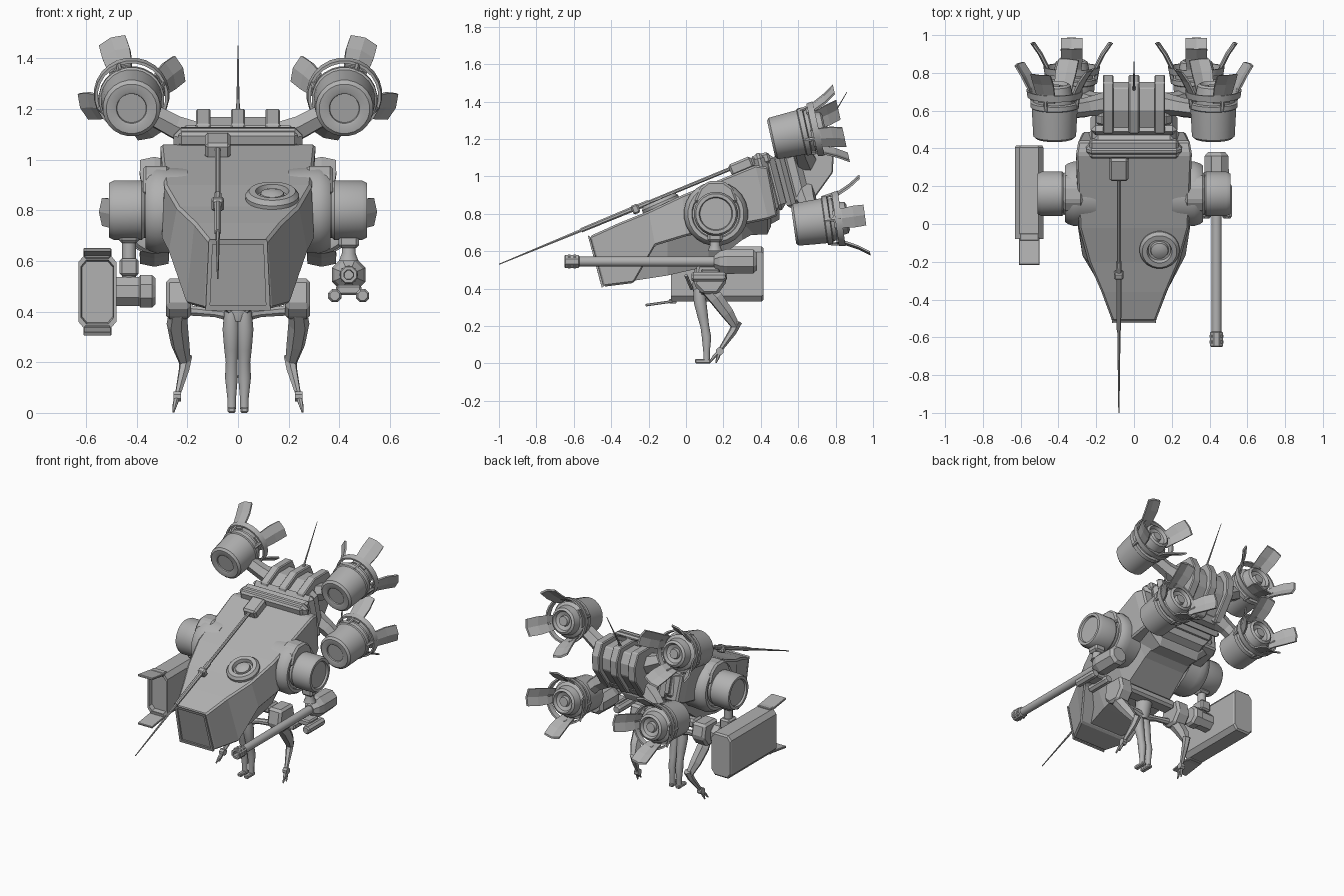
import bpy, bmesh, math
from mathutils import Vector as V, Matrix

if "Cube" in bpy.data.objects:
    bpy.data.objects.remove(bpy.data.objects["Cube"])

grey = bpy.data.materials.new("plain_grey")
grey.diffuse_color = (0.44, 0.44, 0.44, 1)
grey.use_nodes = True
grey.node_tree.nodes["Principled BSDF"].inputs["Base Color"].default_value = grey.diffuse_color


def finish(name, bm, smooth=False, bevel=0):
    bmesh.ops.recalc_face_normals(bm, faces=bm.faces)
    me = bpy.data.meshes.new(name)
    bm.to_mesh(me)
    bm.free()
    me.materials.append(grey)
    ob = bpy.data.objects.new(name, me)
    bpy.context.collection.objects.link(ob)
    if smooth:
        me.shade_smooth()
        me.set_sharp_from_angle(angle=math.radians(35))
    if bevel:
        m = ob.modifiers.new("bevel", 'BEVEL')
        m.width, m.segments, m.limit_method = bevel, 1, 'ANGLE'
    return ob


def loft(name, rings, closed=False, smooth=False, bevel=0):
    """Skin a list of equal-length point rings, with end caps unless closed."""
    bm = bmesh.new()
    vs = [[bm.verts.new(p) for p in r] for r in rings]
    n = len(vs[0])
    for a, b in zip(vs, vs[1:] + (vs[:1] if closed else [])):
        for i in range(n):
            bm.faces.new((a[i], a[(i + 1) % n], b[(i + 1) % n], b[i]))
    if not closed:
        bm.faces.new(vs[0])
        bm.faces.new(vs[-1])
    return finish(name, bm, smooth, bevel)


def ring(p, q, r, n):
    return [V(p) + q @ V((r * math.cos((i + .5) * math.tau / n), r * math.sin((i + .5) * math.tau / n), 0)) for i in range(n)]


def aim(d):
    return d.to_track_quat('Z', 'Y' if abs(d.x) > .9 * d.length else 'X')


def lathe(name, p, d, prof, n=24, closed=False):
    """Turned part: profile of (distance along axis, radius)."""
    d = V(d).normalized()
    return loft(name, [ring(V(p) + d * s, aim(d), r, n) for s, r in prof], closed, n > 8)


def limb(name, pts, n=12):
    """Tapered tube through (x, y, z, radius) points, free of twist."""
    ps = [V(p[:3]) for p in pts]
    k = len(ps) - 1
    d0 = ps[-1] - ps[0]
    turn = [d0.rotation_difference(ps[min(i + 1, k)] - ps[max(i - 1, 0)]) for i in range(k + 1)]
    return loft(name, [ring(p, t @ aim(d0), q[3], n) for p, t, q in zip(ps, turn, pts)], smooth=n > 8)


def box(name, c, size, pitch=0, bevel=0.008):
    bm = bmesh.new()
    bmesh.ops.create_cube(bm, size=1, matrix=Matrix.Translation(c) @ Matrix.Rotation(math.radians(pitch), 4, 'X') @ Matrix.Diagonal((*size, 1)))
    return finish(name, bm, bevel=bevel)


def slab(name, x0, x1, prof, bevel=0.006):
    """Side profile of (y, z) points extruded from x0 to x1."""
    return loft(name, [[(x, y, z) for y, z in prof] for x in (x0, x1)], bevel=bevel)


def half_ring(pts):
    return [V(p) for p in pts] + [V((-x, y, z)) for x, y, z in reversed(pts)]


# armoured upper shell: deck edge and lower edge at each station
shell = [((.115, -.515, .68), (.13, -.44, .41)),
         ((.172, -.36, .75), (.205, -.28, .43)),
         ((.24, -.2, .815), (.275, -.165, .63)),
         ((.29, -.02, .90), (.30, .0, .68)),
         ((.307, .37, 1.06), (.29, .44, .77)),
         ((.295, .44, 1.05), (.27, .49, .79))]
loft("armour_shell", [half_ring(s) for s in shell], bevel=.01)
# raised rim around the nose panel
rim = [((.115, -.515, .68), (.128, -.44, .41)), ((.115, -.525, .685), (.128, -.45, .405)),
       ((.1, -.518, .665), (.11, -.456, .425)), ((.1, -.507, .665), (.11, -.445, .425))]
loft("nose_rim", [half_ring(r) for r in rim], closed=True)
# keel below the shell, with a folded plate under its rear
keel = [(-.36, .6, .43, .13, .11), (-.1, .7, .47, .26, .16), (.12, .75, .52, .27, .17),
        (.3, .8, .66, .26, .16), (.5, .85, .77, .22, .15)]
loft("keel", [half_ring([(a, y, zt), (b, y, zb)]) for y, zt, zb, a, b in keel])
loft("keel_plate", [half_ring([(.255, y, z + .13), (.25, y, z + .09), (.15, y, z)]) for y, z in ((.3, .685), (.435, .69), (.455, .735))])
# stacked collars behind the deck
for i, (y, z, h, w, t) in enumerate([(.425, .96, .34, .51, .075), (.47, .97, .31, .44, .07),
                                     (.53, .98, .32, .46, .05), (.585, .99, .29, .4, .1)]):
    box("rear_collar_%d" % i, (0, y, z), (w, t, h), 14.5, .03)
box("deck_rear_step", (0, .40, 1.09), (.47, .1, .06), 16, .012)
# rear core with three ribs
ribs = [(.48, .86), (.48, 1.14), (.6, 1.2), (.75, 1.2), (.79, 1.12), (.785, 1.02), (.67, .86)]
slab("rear_core", -.165, .165, [(.6 + (y - .6) * .8, 1.02 + (z - 1.02) * .82) for y, z in ribs])
for x in (-.137, 0, .137):
    slab("rear_rib", x - .028, x + .028, ribs)
limb("rear_antenna", [(0, .7, 1.17, .012), (0, .73, 1.23, .006), (0, .86, 1.45, .002)], 6)

# roof hatch
up = (0, -.4, .915)
lathe("hatch_ring", (.135, -.135, .85), up, [(-.03, .106), (.01, .106), (.028, .092), (.028, .066), (.005, .06)])
lathe("hatch_lid", (.135, -.135, .85), up, [(0, .05), (.02, .045), (.03, .02)])


# long nose probe with base box and bracket
def on_probe(y, r, x=-.08):
    return (x, y, .53 + (y + 1) * .413, r)


box("probe_base", (-.08, .295, 1.055), (.1, .13, .065), 23, .012)
limb("probe_rod", [on_probe(.26, .011), on_probe(-.27, .011)], 8)
limb("probe_sleeve", [on_probe(-.2, .016), on_probe(-.56, .013)], 8)
limb("probe_tip", [on_probe(-.55, .009), on_probe(-1, .003)], 6)
box("probe_bracket", (-.08, -.27, .825), (.05, .04, .05), 23)


# engines: turned pod, open ring and four flared petals
def engine(label, side, x, y, z, pitch, a0):
    a = math.radians(pitch)
    axis = V((0, math.cos(a), math.sin(a)))
    nz = V((0, -math.sin(a), math.cos(a)))
    c = V((side * x, y, z))
    lathe(label + "_engine_pod", c, axis, [(.012, .058), (.004, .06), (0, .068), (0, .1), (.012, .114), (.1, .119),
          (.165, .122), (.17, .13), (.195, .13), (.2, .115), (.22, .115), (.235, .095), (.285, .085),
          (.295, .07), (.275, .06), (.265, .035), (.285, .03), (.285, .02)])
    lathe(label + "_engine_ring", c, axis, [(.225, .134), (.225, .145), (.26, .15), (.26, .139)], 24, True)
    for k in range(4):
        t = math.radians(a0 + 90 * k)
        rad = V((side * math.cos(t), 0, 0)) + nz * math.sin(t)
        tan = V((-side * math.sin(t), 0, 0)) + nz * math.cos(t)
        rings = []
        for s, r, w in [(.215, .128, .045), (.265, .142, .052), (.325, .172, .058), (.385, .213, .056)]:
            o = c + axis * s
            rings.append([o + tan * u * w + rad * (r + e - .012 * u * u) for e, us in
                          ((.006, (-1, 0, 1)), (-.006, (1, 0, -1))) for u in us])
        loft(label + "_engine_petal", rings)
        limb(label + "_petal_strut", [(*(c + axis * .17 + rad * .122), .012), (*(c + axis * .26 + rad * .14), .01)], 6)


for s in (-1, 1):
    engine("upper", s, .42, .455, 1.2, 12.5, -22)
    engine("lower", s, .33, .575, .74, 8, 0)
    limb("upper_engine_arm", [(s * .13, .64, 1.08, .065), (s * .25, .62, 1.13, .05), (s * .38, .6, 1.2, .045)], 6)
    limb("lower_engine_arm", [(s * .13, .63, .92, .065), (s * .22, .65, .86, .05), (s * .31, .68, .77, .045)], 6)
    # shoulders
    c = (s * .2, .16, .8)
    lathe("shoulder_housing", c, (s, 0, 0), [(0, .165), (.09, .17), (.12, .172), (.15, .162), (.165, .15), (.165, .13), (.155, .125)], 24)
    lathe("shoulder_drum", c, (s, 0, 0), [(.1, .11), (.17, .11), (.18, .118), (.29, .118), (.31, .108), (.31, .09), (.298, .085)], 24)
    slab("shoulder_fairing", s * .27, s * .375, [(.04, .86), (.075, .94), (.12, .975), (.2, .975), (.25, .94), (.28, .86)], .012)
    # jointed side legs
    slab("hip_plate", s * .185, s * .285, [(.04, .42), (.06, .53), (.2, .53), (.22, .44), (.17, .37), (.09, .37)], .015)
    limb("side_thigh", [(s * .235, .1, .41, .035), (s * .24, .16, .35, .042), (s * .228, .22, .27, .037), (s * .21, .265, .2, .024)], 6)
    limb("side_shin", [(s * .205, .275, .225, .026), (s * .213, .25, .17, .022), (s * .237, .185, .075, .012)], 6)
    lathe("side_ankle", (s * .225, .18, .065), (s, 0, 0), [(0, .022), (.03, .022)], 8)
    for dy in (-.025, .01):
        limb("side_claw", [(s * .24, .18, .065, .012), (s * .248, .165 + dy * .6, .035, .01), (s * .255, .15 + dy, .003, .004)], 6)
    # centre legs
    limb("centre_leg", [(s * .025, .07, .4, .03), (s * .027, .075, .33, .035), (s * .026, .09, .25, .029), (s * .025, .1, .2, .024),
                        (s * .026, .11, .14, .026), (s * .025, .11, .06, .018), (s * .025, .11, .015, .018)])
    box("centre_foot", (s * .025, .09, .012), (.032, .085, .024), 0, .006)
    limb("hip_bar", [(s * .02, .09, .385, .028), (s * .09, .1, .395, .018), (s * .2, .11, .405, .022)], 8)
    limb("pelvis_strut", [(s * .03, .03, .4, .01), (s * .1, .0, .47, .01)], 6)

limb("pelvis", [(0, .08, .36, .035), (0, .08, .4, .05), (0, .1, .5, .055)])
box("hip_block", (0, .13, .5), (.38, .1, .06), 0, .015)

# right gun
gx, gz = .437, .545
lathe("gun_body", (gx, .38, gz), (0, -1, 0), [(0, .05), (.02, .068), (.16, .072), (.2, .06), (.23, .035)], 8)
lathe("gun_barrel", (gx, .2, gz), (0, -1, 0), [(0, .028), (.77, .026)], 16)
lathe("gun_muzzle", (gx, -.57, gz), (0, -1, 0), [(0, .03), (.005, .037), (.075, .037), (.08, .033), (.08, .02), (.04, .018)], 8)
for k in range(8):
    t = k * math.pi / 4
    for y in (-.595, -.625):
        box("muzzle_slot", (gx + .032 * math.cos(t), y, gz + .032 * math.sin(t)), (.01, .014, .01), 0, 0)
for x in (gx - .055, gx + .055):
    lathe("gun_side_tube", (x, .21, .463), (0, -1, 0), [(0, .022), (.01, .028), (.17, .028), (.18, .02)], 8)
box("gun_tube_mount", (gx, .13, .485), (.1, .1, .04))
limb("gun_stem", [(gx, .155, .6, .04), (gx, .155, .63, .028), (gx, .155, .72, .028)], 12)
box("gun_stem_clamp", (gx, .155, .69), (.08, .08, .08), 0, .012)

# left launcher with open flaps
limb("launcher_stem", [(-.43, .155, .5, .028), (-.43, .155, .72, .028)], 12)
box("launcher_stem_clamp", (-.43, .155, .71), (.08, .08, .08), 0, .012)
box("launcher_stem_foot", (-.43, .155, .575), (.075, .09, .07), 0, .01)
lathe("launcher_mount", (-.49, .155, .48), (1, 0, 0), [(0, .062), (.1, .062), (.105, .07), (.15, .07), (.165, .055)], 8)
sec = [(-.63, .36), (-.605, .33), (-.505, .33), (-.48, .36), (-.48, .595), (-.505, .625), (-.605, .625), (-.63, .595)]
rings = [[(-.555 + (x + .555) * k, y, .4775 + (z - .4775) * k) for x, z in sec]
         for y, k in ((.415, .93), (.405, 1), (-.08, 1), (-.08, .86), (-.05, .82))]
loft("launcher_box", rings)
for s in (-1, 1):
    box("launcher_flap", (-.555, -.145, .4775 + s * .156), (.11, .145, .014), -8 * s, .003)
    box("launcher_flap_hinge", (-.555, -.07, .4775 + s * .145), (.1, .04, .025), 0, .004)
